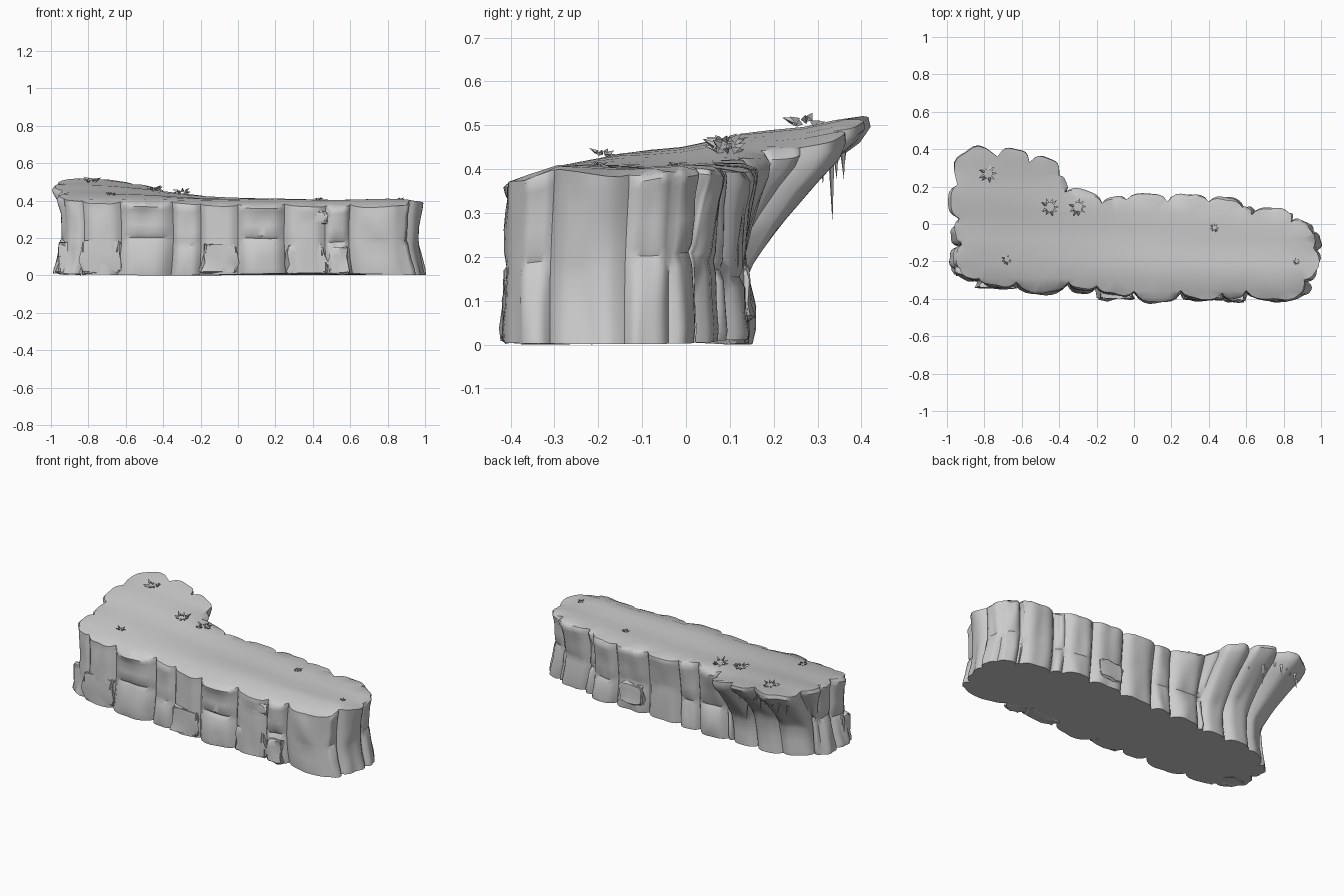
import bpy, bmesh, math, random
from mathutils import Vector, noise

random.seed(4)
if "Cube" in bpy.data.objects:
    bpy.data.objects.remove(bpy.data.objects["Cube"])

stone = bpy.data.materials.new("grey_stone")
stone.use_nodes = True
GREY = (0.6, 0.6, 0.6, 1)
stone.diffuse_color = GREY
stone.node_tree.nodes["Principled BSDF"].inputs["Base Color"].default_value = GREY


def finish(bm, name, angle=35):
    bmesh.ops.recalc_face_normals(bm, faces=bm.faces)
    mesh = bpy.data.meshes.new(name)
    bm.to_mesh(mesh)
    bm.free()
    mesh.materials.append(stone)
    ob = bpy.data.objects.new(name, mesh)
    bpy.context.collection.objects.link(ob)
    bpy.ops.object.select_all(action='DESELECT')
    ob.select_set(True)
    bpy.context.view_layer.objects.active = ob
    bpy.ops.object.shade_smooth_by_angle(angle=math.radians(angle))


def ramp(value, start, end):
    return min(1, max(0, (value - start) / (end - start)))


def top_z(x, y):
    """Height of the walkable top: flat at one end, tilted up over the overhang."""
    w = ramp(x, .15, -.75) ** 1.2
    ripple = 0.004 * math.sin(23 * y + 2 * x) + 0.003 * math.sin(9 * x)
    worn = 0.03 * ramp(y, -.29, -.41) + 0.012 * ramp(x, .86, .98)
    return 0.402 + 0.165 * w * (y + 0.33) + ripple - worn


# Clefts between the rock columns, counterclockwise from the front right corner
clefts = [(-.93, -.24), (-.83, -.29), (-.63, -.31), (-.35, -.31),
          (-.2, -.33), (0, -.36), (.25, -.355), (.47, -.37), (.6, -.355),
          (.89, -.37), (.91, -.3), (.96, -.13), (.94, -.03), (.84, .01),
          (.83, .06), (.63, .05), (.58, .09), (.4, .12), (.18, .12), (-.04, .13),
          (-.17, .11), (-.37, .17), (-.4, .26), (-.56, .33), (-.73, .36), (-.945, .21),
          (-.935, .03), (-.92, -.11)]
STEPS = 10


def foot(p):
    """Base position below a top point; the overhang is pulled back in."""
    limit = 0.11 - 0.6 * max(0, -p.x - 0.76) - 0.25 * max(0, p.x - 0.5)
    x = max(p.x, -0.935 + 0.25 * max(0, p.y))
    return Vector((x, min(p.y, limit) - 0.01))


def scallop(a, b, t, bulge, push):
    """Point on a rounded column face between two clefts."""
    d = b - a
    n = Vector((d.y, -d.x)).normalized()
    p = 1 - abs(2 * t - 1) ** 4
    return a.lerp(b, t) + n * p * (bulge + push)


def cover_top(bm, rim):
    """Close the rim with one clean face, then cut it into a grid that follows top_z."""
    cap = bm.faces.new(rim)
    geom = [cap] + list(cap.edges) + list(cap.verts)
    cuts = [(0, -1 + 0.1 * i) for i in range(1, 20)] + [(1, -.36 + .07 * i) for i in range(11)]
    for axis, at in cuts:
        co, no = Vector(), Vector()
        co[axis], no[axis] = at, 1
        geom = bmesh.ops.bisect_plane(bm, geom=geom, plane_co=co, plane_no=no, dist=1e-5)["geom"]
    top = {g for g in geom if isinstance(g, bmesh.types.BMFace)}
    for v in {v for f in top for v in f.verts}:
        if all(f in top for f in v.link_faces):
            v.co.z = top_z(v.co.x, v.co.y) + 0.002
    bmesh.ops.triangulate(bm, faces=list(top))


def cliff_body():
    bm = bmesh.new()
    levels = [0, .06, .2, .38, .45, .5, .65, .8, .9, .96, 1]
    pushes = [.012, .016, .01, .004, -.01, 0, .002, 0, .006, .008, -.004]
    pts = [Vector(c) for c in clefts]
    traits = [(random.uniform(-.08, .08), random.uniform(-.2, 1.6),
               random.uniform(.12, .24)) for _ in pts]
    rings = []
    for u, push in zip(levels, pushes):
        ring = []
        for i, a in enumerate(pts):
            b = pts[(i + 1) % len(pts)]
            shift, rough, round_off = traits[i]
            length = (b - a).length
            bulge = min(round_off * length, 0.045)
            if a.x < -.38 and b.y > .1:
                bulge = (0.45 if b.x < -.9 else 0.34) * length
            fa, fb = foot(a), foot(b)
            for k in range(STEPS):
                t = k / STEPS
                hi = scallop(a, b, t, bulge, push * rough)
                lo = scallop(fa, fb, t, min(0.035, 0.2 * (fb - fa).length), push * rough)
                v = lo.lerp(hi, ramp(u, .3, .93) ** 1.5)
                # waist in the lower half, strongest at the crack
                v.x *= 1 + 0.022 * (1 - u) ** 4 - 0.014 * math.sin(math.pi * u)
                # chiselled unevenness
                where = Vector((v.x * 9, v.y * 9, u * 3 + i * 0.3))
                chip = noise.noise_vector(where) * 0.018
                v += Vector((chip.x, chip.y)) * (1 - abs(2 * t - 1))
                uu = u + (shift * math.sin(math.pi * u) if k else 0)
                z = 0.01 + uu * (top_z(hi.x, hi.y) - 0.014) + chip.z * u * 0.4
                if u == 0:
                    z = 0.006 + 0.006 * math.sin(4 * v.x)
                ring.append(bm.verts.new((v.x, v.y, z)))
        rings.append(ring)
    n = len(rings[0])
    for r0, r1 in zip(rings, rings[1:]):
        for i in range(n):
            j = (i + 1) % n
            bm.faces.new((r0[i], r0[j], r1[j], r1[i]))
    bm.faces.new(rings[0][::-1])
    cover_top(bm, rings[-1])
    finish(bm, "cliff_body", 40)


def boulder(name, x, y, z, sx, sy, sz):
    """Chipped block with bevelled edges, wider at the bottom."""
    bm = bmesh.new()
    bmesh.ops.create_cube(bm, size=1)
    bmesh.ops.subdivide_edges(bm, edges=bm.edges, cuts=2, use_grid_fill=True)
    for v in bm.verts:
        grow = 1 - 0.14 * v.co.z
        wob = [random.uniform(-.06, .06) for _ in range(3)]
        v.co = Vector(((v.co.x * grow + wob[0]) * sx + x,
                       (v.co.y * grow + wob[1]) * sy + y,
                       max(0.008, (v.co.z + wob[2]) * sz + z)))
    sharp = [e for e in bm.edges if e.calc_face_angle(0) > 0.9]
    bmesh.ops.bevel(bm, geom=sharp, offset=0.008, segments=2, affect='EDGES')
    finish(bm, name, 40)


def spike(bm, base, tip, radius):
    """Thin pointed three-sided blade."""
    axis = (tip - base).normalized()
    side = axis.orthogonal().normalized()
    other = axis.cross(side)
    ring = []
    for k in range(3):
        a = k * math.tau / 3
        ring.append(bm.verts.new(base + radius * (side * math.cos(a) + other * math.sin(a))))
    end = bm.verts.new(tip)
    bm.faces.new(ring)
    for k in range(3):
        bm.faces.new((ring[k], ring[(k + 1) % 3], end))


def tuft(name, x, y, size):
    """Open star of short blades."""
    bm = bmesh.new()
    base = Vector((x, y, top_z(x, y) + 0.004))
    for k in range(9):
        a = k * math.tau / 9 + random.uniform(-.2, .2)
        out = Vector((math.cos(a), math.sin(a), random.uniform(.1, .6)))
        spike(bm, base + out * size * 0.5, base + out * size * random.uniform(.9, 1.1), size * 0.2)
    finish(bm, name, 20)


def hanging_roots():
    bm = bmesh.new()
    for k in range(13):
        x = -0.92 + k * 0.037
        y = 0.32 + 0.05 * math.sin(k * 0.45) + random.uniform(-.03, .015)
        top = top_z(x, y) - 0.06
        drop = 0.03 + random.uniform(0, .05)
        if k == 7:
            y, drop = 0.33, 0.16
        spike(bm, Vector((x, y, top)), Vector((x + .006, y + .004, top - drop)), 0.009)
    finish(bm, "hanging_roots", 20)


cliff_body()
hanging_roots()

# Loose blocks along the foot and ledges of the walls
blocks = [("front", -.1, -.355, .09, .18, .09, .15), ("front", .36, -.36, .09, .2, .09, .16),
          ("front", -.73, -.3, .1, .2, .09, .17), ("front", .54, -.37, .08, .1, .09, .14),
          ("front_ledge", .41, -.375, .31, .12, .05, .06),
          ("corner", -.9, -.23, .09, .12, .09, .16), ("back", .28, .11, .12, .15, .07, .12)]
for i, (label, *dims) in enumerate(blocks):
    boulder(f"{label}_block_{i}", *dims)

for i, (x, y, s) in enumerate([(-.78, .27, .05), (-.45, .09, .05), (-.3, .09, .05),
                               (.43, -.02, .025), (-.68, -.19, .03), (.87, -.2, .02)]):
    tuft(f"grass_tuft_{i}", x, y, s)
